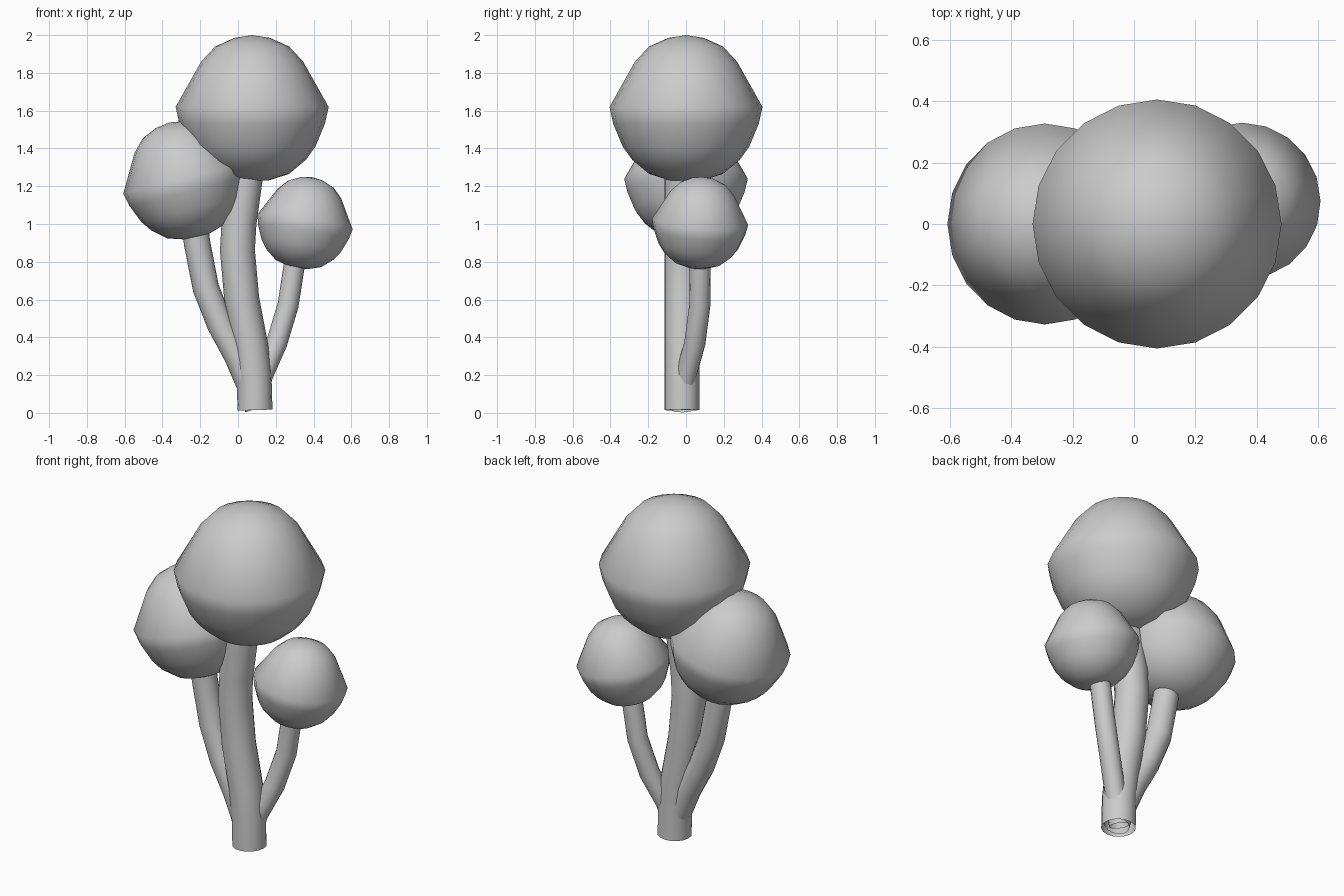
import bpy
import bmesh
from math import cos, sin, pi, radians
from mathutils import Matrix, Vector

if "Cube" in bpy.data.objects:
    bpy.data.objects.remove(bpy.data.objects["Cube"])

grey = bpy.data.materials.new("warm_grey")
grey.use_nodes = True
grey.diffuse_color = (0.6, 0.6, 0.6, 1)
grey.node_tree.nodes["Principled BSDF"].inputs["Base Color"].default_value = (0.6, 0.6, 0.6, 1)

# Cap profile as (radius, height from the widest ring), top to bottom
PROFILE = [(0.095, 0.365), (0.195, 0.32), (0.27, 0.24), (0.405, 0),
           (0.385, -0.09), (0.335, -0.21), (0.285, -0.28),
           (0.195, -0.355), (0.085, -0.39)]
TOP, BOTTOM = 0.38, -0.393
CAP_SIDES, STEM_SIDES = 20, 16


def finish(name, bm):
    bmesh.ops.recalc_face_normals(bm, faces=bm.faces)
    for face in bm.faces:
        face.smooth = True
    mesh = bpy.data.meshes.new(name)
    bm.to_mesh(mesh)
    bm.free()
    mesh.materials.append(grey)
    obj = bpy.data.objects.new(name, mesh)
    bpy.context.collection.objects.link(obj)
    return obj


def bridge(bm, rings):
    for a, b in zip(rings, rings[1:]):
        n = len(a)
        for i in range(n):
            j = (i + 1) % n
            bm.faces.new((a[i], a[j], b[j], b[i]))


def cap(name, centre, scale, lean_x=0, lean_y=0):
    """Turned cap, leaning towards +x and +y by the given degrees."""
    bm = bmesh.new()
    angles = [2 * pi * i / CAP_SIDES for i in range(CAP_SIDES)]
    rings = [[bm.verts.new((r * cos(a), r * sin(a), z)) for a in angles]
             for r, z in PROFILE]
    bridge(bm, rings)
    for ring, z in ((rings[0], TOP), (rings[-1], BOTTOM)):
        pole = bm.verts.new((0, 0, z))
        for i in range(CAP_SIDES):
            bm.faces.new((ring[i], ring[(i + 1) % CAP_SIDES], pole))
    turn = Matrix.Rotation(radians(lean_x), 4, 'Y') @ Matrix.Rotation(radians(-lean_y), 4, 'X')
    bm.transform(Matrix.Translation(centre) @ turn @ Matrix.Scale(scale, 4))
    finish(name, bm)


def stem(name, radius, path):
    """Open tube swept along a bent path."""
    bm = bmesh.new()
    points = [Vector(p) for p in path]
    rings = []
    for i, p in enumerate(points):
        before, after = points[max(i - 1, 0)], points[min(i + 1, len(points) - 1)]
        along = (after - before).normalized()
        side = Vector((0, 1, 0)).cross(along).normalized()
        back = along.cross(side)
        rings.append([bm.verts.new(p + radius * (side * cos(a) + back * sin(a)))
                      for a in (2 * pi * k / STEM_SIDES for k in range(STEM_SIDES))])
    bridge(bm, rings)
    finish(name, bm)


# Caps
cap("main_cap", (0.075, 0, 1.62), 1)
cap("right_cap", (-0.29, 0, 1.24), 0.807, lean_x=-14)
cap("left_cap", (0.355, 0.075, 1.012), 0.63, lean_x=9, lean_y=4)

# Stems, each ending inside its cap
stem("main_stem", 0.0925, [
    (0.09, -0.022, 0.015), (0.085, -0.022, 0.2), (0.066, -0.022, 0.36),
    (0.02, -0.022, 0.6), (-0.003, -0.022, 0.86), (0.005, -0.022, 1.0),
    (0.035, -0.022, 1.22), (0.06, -0.022, 1.4)])
stem("right_stem", 0.07, [
    (0.105, -0.02, 0.025), (0.07, -0.02, 0.13), (-0.003, -0.015, 0.3),
    (-0.095, -0.01, 0.47), (-0.17, 0, 0.66), (-0.217, 0, 0.9), (-0.235, 0, 1.05)])
stem("left_stem", 0.056, [
    (0.085, -0.02, 0.03), (0.13, 0, 0.2), (0.205, 0.047, 0.37),
    (0.265, 0.073, 0.57), (0.296, 0.075, 0.77), (0.33, 0.075, 0.95)])
